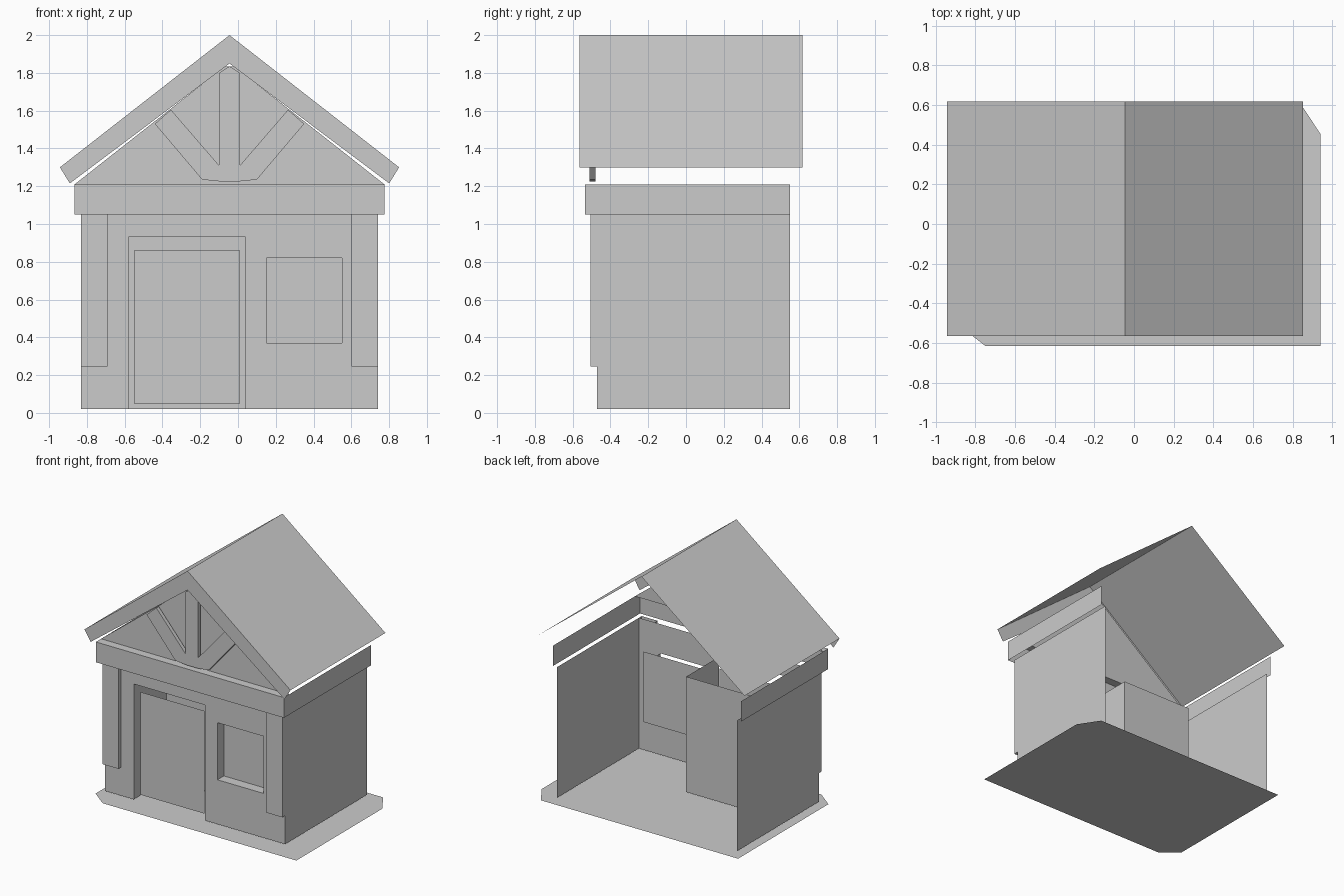
import bpy
import bmesh

if "Cube" in bpy.data.objects:
    bpy.data.objects.remove(bpy.data.objects["Cube"], do_unlink=True)

grey = bpy.data.materials.new("plain_grey")
grey.use_nodes = True
grey.diffuse_color = (0.6, 0.6, 0.6, 1)
grey.node_tree.nodes["Principled BSDF"].inputs["Base Color"].default_value = (0.6, 0.6, 0.6, 1)

MID = -0.045                      # centre line of the house
LEFT, RIGHT = -0.83, 0.74         # side walls
FRONT, BACK = -0.47, 0.55
FLOOR, EAVE, SILL_TOP = 0.02, 1.05, 1.21


def sheet(name, polygons, thickness=0):
    """Make an object from flat polygons, optionally extruded backwards along y."""
    bm = bmesh.new()
    for poly in polygons:
        bm.faces.new([bm.verts.new(p) for p in poly])
    bmesh.ops.remove_doubles(bm, verts=bm.verts, dist=0.0005)
    if thickness:
        grown = bmesh.ops.extrude_face_region(bm, geom=bm.faces[:], use_keep_orig=True)
        moved = [v for v in grown["geom"] if isinstance(v, bmesh.types.BMVert)]
        bmesh.ops.translate(bm, vec=(0, thickness, 0), verts=moved)
        bmesh.ops.recalc_face_normals(bm, faces=bm.faces)
    mesh = bpy.data.meshes.new(name)
    bm.to_mesh(mesh)
    bm.free()
    mesh.materials.append(grey)
    obj = bpy.data.objects.new(name, mesh)
    bpy.context.collection.objects.link(obj)
    return obj


def facing_front(x0, x1, z0, z1, y):
    return [(x0, y, z0), (x1, y, z0), (x1, y, z1), (x0, y, z1)]


def facing_side(x, y0, y1, z0, z1):
    return [(x, y0, z0), (x, y1, z0), (x, y1, z1), (x, y0, z1)]


def facing_up(x0, x1, y0, y1, z):
    return [(x0, y0, z), (x1, y0, z), (x1, y1, z), (x0, y1, z)]


def mirrored(half):
    """Close an x-z outline by reflecting its +x half about the centre line."""
    other = [(2 * MID - x, z) for x, z in reversed(half) if abs(x - MID) > 0.001]
    return half + other


def at_depth(outline, y):
    return [(x, y, z) for x, z in outline]


# Ground slab with two clipped corners
sheet("ground_slab", [[(-0.75, -0.615, 0), (0.94, -0.615, 0), (0.94, 0.455, 0),
                       (0.835, 0.615, 0), (-0.885, 0.615, 0), (-0.885, -0.51, 0)]])

# Front wall, a grid with the door and window cells left open
door = (-0.58, 0.04, FLOOR, 0.93)
window = (0.15, 0.55, 0.37, 0.82)
xs = sorted([LEFT, RIGHT, *door[:2], *window[:2]])
zs = sorted([FLOOR, EAVE, door[3], *window[2:]])
cells = []
for x0, x1 in zip(xs, xs[1:]):
    for z0, z1 in zip(zs, zs[1:]):
        cx, cz = (x0 + x1) / 2, (z0 + z1) / 2
        if not any(a < cx < b and c < cz < d for a, b, c, d in (door, window)):
            cells.append(facing_front(x0, x1, z0, z1, FRONT))
sheet("front_wall", cells)

# Side walls
sheet("left_wall", [facing_side(RIGHT, FRONT, BACK, FLOOR, EAVE)])
sheet("right_wall", [facing_side(LEFT, BACK, FRONT, FLOOR, EAVE)])

# Door recess and the door leaf inside it
x0, x1, z0, z1 = door
sheet("door_recess", [facing_side(x0, FRONT, -0.06, z0, z1),
                      facing_side(x1, -0.06, FRONT, z0, z1),
                      facing_front(x0, x1, z0, z1, -0.06)])
sheet("door", [facing_front(-0.55, 0.01, 0.05, 0.86, -0.43)])

# Window reveal and pane
x0, x1, z0, z1 = window
PANE = -0.39
sheet("window_reveal", [facing_side(x0, FRONT, PANE, z0, z1),
                        facing_side(x1, PANE, FRONT, z0, z1),
                        facing_up(x0, x1, FRONT, PANE, z0)])
sheet("window_pane", [facing_front(0.055, 0.645, 0.285, 0.84, PANE)])

# Corner pilasters that stop above the ground
for name, a, b in (("right_pilaster", LEFT, -0.69), ("left_pilaster", 0.60, RIGHT)):
    face = -0.505
    low = 0.245
    sheet(name, [facing_front(a, b, low, EAVE, face),
                 facing_side(b, face, FRONT, low, EAVE),
                 facing_side(a, FRONT, face, low, EAVE),
                 facing_up(a, b, FRONT, face, low)])

# Fascia band round three sides with a ledge on the front
f0, f1, ff = -0.865, 0.775, -0.535
sheet("fascia_band", [facing_front(f0, f1, EAVE, SILL_TOP, ff),
                      facing_side(f1, ff, BACK, EAVE, SILL_TOP),
                      facing_side(f0, BACK, ff, EAVE, SILL_TOP),
                      facing_up(f0, f1, ff, FRONT, SILL_TOP)])

# Gable panel
sheet("gable", [at_depth(mirrored([(f1, SILL_TOP), (-0.02, 1.835)]), FRONT)])

# Gable truss: king post with two braces
truss = mirrored([(MID, 1.225), (0.0, 1.225), (0.10, 1.235), (0.35, 1.53),
                  (0.265, 1.605), (0.01, 1.31), (0.01, 1.80), (MID, 1.835)])
sheet("gable_truss", [at_depth(truss, -0.51)], thickness=0.03)

# Roof slopes and barge boards
rf, rb = -0.565, 0.618
ridge = (MID, 2.0)
for name, sign in (("left", 1), ("right", -1)):
    eave = (MID + sign * 0.898, 1.30)
    inner = (MID + sign * 0.845, 1.215)
    slope = [(eave[0], rf, eave[1]), (eave[0], rb, eave[1]),
             (ridge[0], rb, ridge[1]), (ridge[0], rf, ridge[1])]
    board = at_depth([(MID, 1.85), inner, eave, ridge], rf)
    if sign < 0:
        slope.reverse()
        board.reverse()
    sheet(name + "_roof_slope", [slope])
    sheet(name + "_barge_board", [board])
